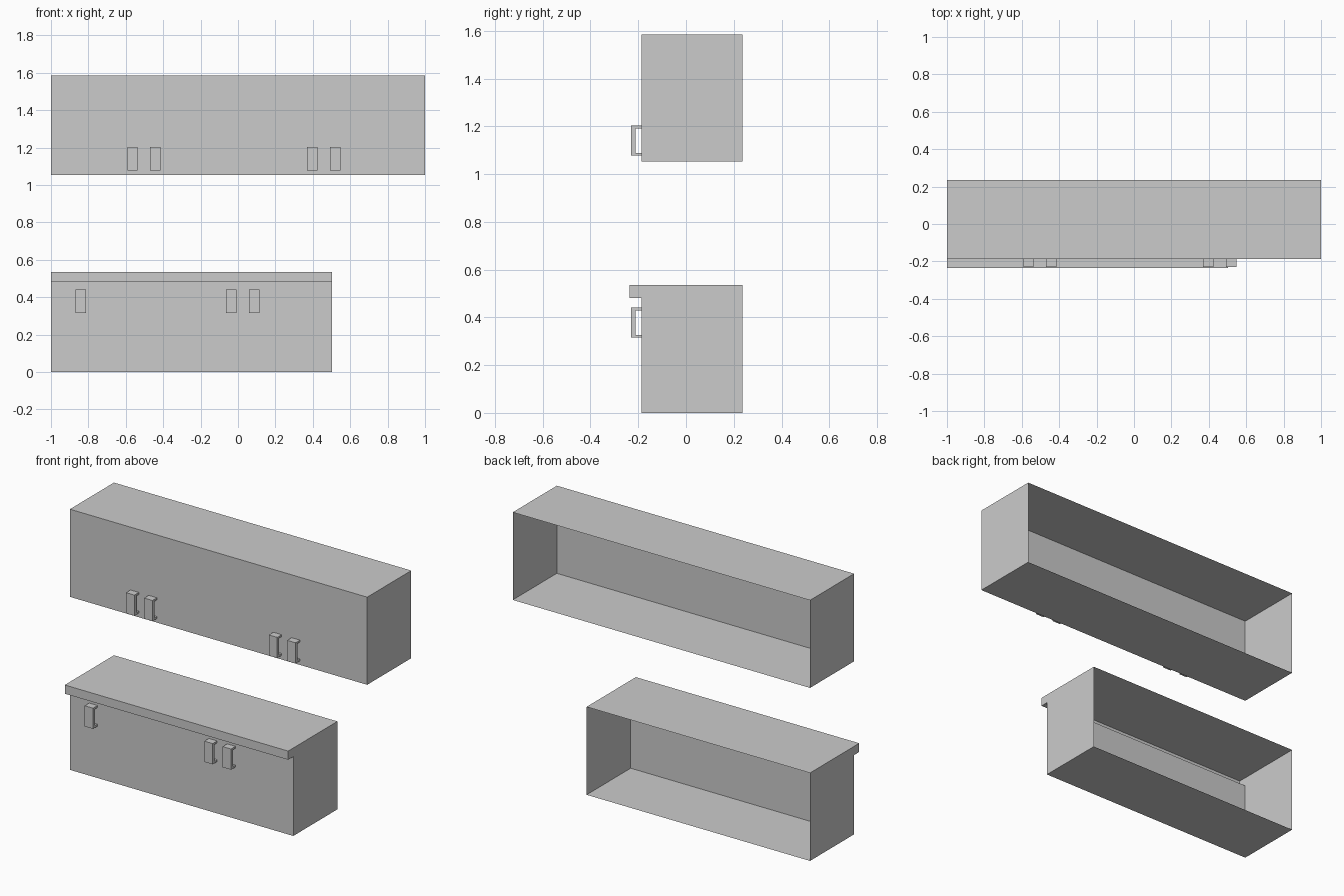
import bpy
import bmesh

if "Cube" in bpy.data.objects:
    bpy.data.objects.remove(bpy.data.objects["Cube"])

FRONT, BACK = -0.187, 0.2365


def extrude_profile(name, profile, x0, x1, open_sides=()):
    """Sweep a closed (y, z) outline along x, leaving the listed sides open."""
    bm = bmesh.new()
    left = [bm.verts.new((x0, y, z)) for y, z in profile]
    right = [bm.verts.new((x1, y, z)) for y, z in profile]
    n = len(profile)
    bm.faces.new(left)
    bm.faces.new(right)
    for i in range(n):
        if i not in open_sides:
            j = (i + 1) % n
            bm.faces.new((left[i], left[j], right[j], right[i]))
    bmesh.ops.recalc_face_normals(bm, faces=bm.faces[:])
    # an open shell can come out inside-out: the left cap must face -x
    bm.faces.ensure_lookup_table()
    if bm.faces[0].normal.x > 0:
        bmesh.ops.reverse_faces(bm, faces=bm.faces[:])
    mesh = bpy.data.meshes.new(name)
    bm.to_mesh(mesh)
    bm.free()
    obj = bpy.data.objects.new(name, mesh)
    bpy.context.collection.objects.link(obj)
    return obj


def handle(name, x, z, width=0.056, height=0.126):
    """C-shaped pull whose two legs meet the cabinet front."""
    y_out, y_in, leg = -0.230, -0.212, 0.012
    top = z + height
    profile = [(FRONT, z), (y_out, z), (y_out, top), (FRONT, top),
               (FRONT, top - leg), (y_in, top - leg),
               (y_in, z + leg), (FRONT, z + leg)]
    extrude_profile(name, profile, x, x + width, open_sides=(3, 7))


# upper cabinet: thin shell, open at the back
extrude_profile("upper_cabinet",
                [(BACK, 1.052), (FRONT, 1.052), (FRONT, 1.585), (BACK, 1.585)],
                -1.0, 1.0, open_sides=(3,))

# lower cabinet: thin shell with overhanging counter lip, open at the back
extrude_profile("lower_cabinet",
                [(BACK, 0), (FRONT, 0), (FRONT, 0.482), (-0.2365, 0.482),
                 (-0.2365, 0.535), (BACK, 0.535)],
                -1.0, 0.503, open_sides=(5,))

# door handles
for i, x in enumerate((-0.592, -0.470, 0.369, 0.492)):
    handle(f"upper_handle_{i + 1}", x, 1.077)
for i, x in enumerate((-0.870, -0.065, 0.058)):
    handle(f"lower_handle_{i + 1}", x, 0.315)
